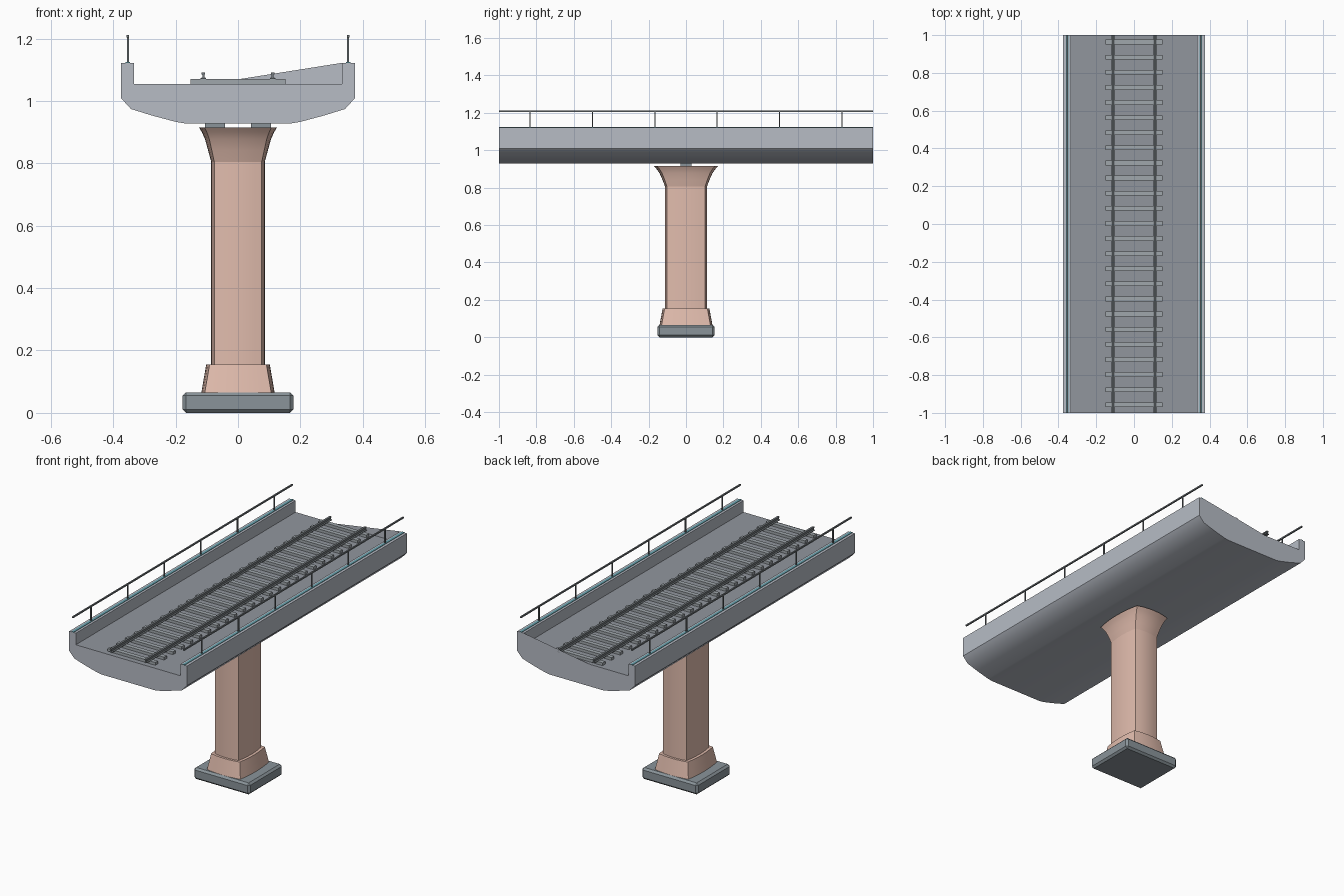
import bpy, bmesh, math

if "Cube" in bpy.data.objects:
    bpy.data.objects.remove(bpy.data.objects["Cube"])


def material(name, r, g, b):
    lin = [(c / 255 / 12.92) if c < 11 else ((c / 255 + 0.055) / 1.055) ** 2.4 for c in (r, g, b)]
    m = bpy.data.materials.new(name)
    m.diffuse_color = (*lin, 1)
    m.use_nodes = True
    m.node_tree.nodes["Principled BSDF"].inputs["Base Color"].default_value = m.diffuse_color
    return m


CONCRETE = material("light concrete", 183, 188, 197)
DECK_TOP = material("deck grey", 145, 150, 158)
STONE = material("pinkish stone", 225, 188, 173)
SLATE = material("slate grey", 138, 148, 154)
SLEEPER = material("sleeper grey", 160, 167, 172)
STEEL = material("steel grey", 116, 122, 126)
TEAL = material("muted teal", 106, 166, 178)


def finish(name, bm, mats, angle=35):
    bmesh.ops.recalc_face_normals(bm, faces=bm.faces)
    mesh = bpy.data.meshes.new(name)
    bm.to_mesh(mesh)
    bm.free()
    for m in mats:
        mesh.materials.append(m)
    for p in mesh.polygons:
        p.use_smooth = True
    mesh.set_sharp_from_angle(angle=math.radians(angle))
    obj = bpy.data.objects.new(name, mesh)
    bpy.context.collection.objects.link(obj)
    return obj


def loft(bm, rings):
    """Skin a list of equal-length point rings and cap both ends."""
    rows = [[bm.verts.new(p) for p in ring] for ring in rings]
    n = len(rows[0])
    for a, b in zip(rows, rows[1:]):
        for i in range(n):
            j = (i + 1) % n
            bm.faces.new((a[i], a[j], b[j], b[i]))
    bm.faces.new(rows[0][::-1])
    bm.faces.new(rows[-1])


def extrude_y(bm, profile, y0=-1.0, y1=1.0):
    loft(bm, [[(x, y, z) for x, z in profile] for y in (y0, y1)])


def box(bm, x0, x1, y0, y1, z0, z1):
    extrude_y(bm, [(x0, z0), (x1, z0), (x1, z1), (x0, z1)], y0, y1)


def bowed_ring(hx, hy, z, bow, seg=6):
    """Rectangle whose four sides swell outward by bow to reach hx and hy."""
    cx, cy = hx - bow, hy - bow
    corners = [(cx, -cy), (cx, cy), (-cx, cy), (-cx, -cy)]
    normals = [(1, 0), (0, 1), (-1, 0), (0, -1)]
    pts = []
    for k in range(4):
        (ax, ay), (bx, by), (nx, ny) = corners[k], corners[(k + 1) % 4], normals[k]
        for i in range(seg):
            t = i / seg
            d = 4 * bow * t * (1 - t)
            pts.append((ax + (bx - ax) * t + nx * d, ay + (by - ay) * t + ny * d, z))
    return pts


def stack(name, levels, mat):
    bm = bmesh.new()
    loft(bm, [bowed_ring(*lv) for lv in levels])
    return finish(name, bm, [mat])


# Footing with chamfered edges
bm = bmesh.new()
box(bm, -0.178, 0.178, -0.153, 0.153, 0, 0.066)
bmesh.ops.bevel(bm, geom=bm.edges[:], offset=0.011, segments=1, affect='EDGES')
finish("footing", bm, [SLATE])

# Pier: tapered plinth, shaft and flared capital (half x, half y, z, side bow)
stack("plinth", [(0.118, 0.142, 0.062, 0.011), (0.102, 0.125, 0.155, 0.011)], STONE)
stack("shaft", [(0.086, 0.112, 0.155, 0.01), (0.086, 0.112, 0.805, 0.01)], STONE)
stack("capital", [(0.086, 0.112, 0.805, 0.01), (0.096, 0.126, 0.842, 0.012),
                  (0.106, 0.142, 0.878, 0.014), (0.116, 0.158, 0.9, 0.016),
                  (0.125, 0.172, 0.915, 0.018)], STONE)

# Bearing pads between capital and deck
bm = bmesh.new()
for s in (-1, 1):
    box(bm, s * 0.073 - 0.032, s * 0.073 + 0.032, -0.03, 0.03, 0.914, 0.929)
finish("bearing_pads", bm, [SLATE])

# Deck trough with curved underside and side parapets
half = [(0.17, 0.928), (0.2, 0.933), (0.275, 0.953), (0.343, 0.974), (0.375, 1.009),
        (0.375, 1.122), (0.333, 1.122), (0.333, 1.055)]
bm = bmesh.new()
extrude_y(bm, half + [(-x, z) for x, z in reversed(half)])
# Sloping web across the rear end
bm.faces.new([bm.verts.new(p) for p in ((0.333, 1, 1.122), (0.333, 1, 1.055),
                                        (-0.09, 1, 1.055))])
deck = finish("deck", bm, [CONCRETE, DECK_TOP])
for p in deck.data.polygons:
    if p.normal.z > 0.9 and p.center.z < 1.1:
        p.material_index = 1

# Coloured strips along the parapet tops
bm = bmesh.new()
for s in (-1, 1):
    box(bm, s * 0.353 - 0.007, s * 0.353 + 0.007, -1, 1, 1.12, 1.125)
finish("parapet_strips", bm, [TEAL])

# Handrails and posts
bm = bmesh.new()
for s in (-1, 1):
    x = s * 0.353
    box(bm, x - 0.004, x + 0.004, -1, 1, 1.204, 1.212)
    for i in range(6):
        y = -5 / 6 + i / 3
        box(bm, x - 0.003, x + 0.003, y - 0.003, y + 0.003, 1.12, 1.205)
finish("handrails", bm, [STEEL])

# Sleepers
bm = bmesh.new()
for i in range(25):
    y = -0.957 + 0.08 * i
    box(bm, -0.152, 0.152, y - 0.0125, y + 0.0125, 1.055, 1.071)
finish("sleepers", bm, [SLEEPER])

# Track rails with foot, web and head
rail = [(0.009, 1.07), (0.009, 1.073), (0.003, 1.076), (0.003, 1.083), (0.006, 1.085), (0.006, 1.091)]
section = rail + [(-x, z) for x, z in reversed(rail)]
bm = bmesh.new()
for s in (-1, 1):
    extrude_y(bm, [(x + s * 0.111, z) for x, z in section])
finish("track_rails", bm, [STEEL])
